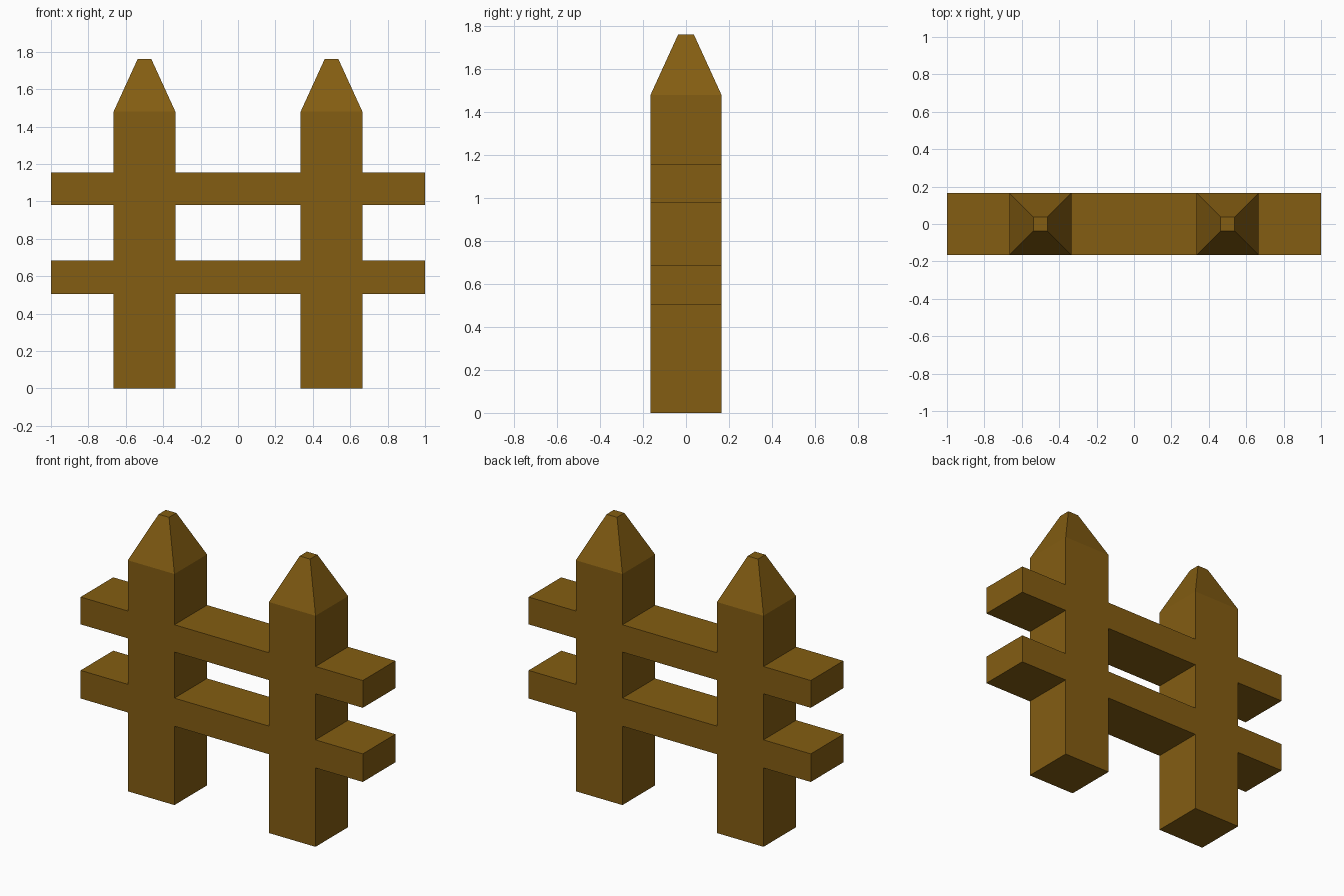
import bpy, bmesh

if "Cube" in bpy.data.objects:
    bpy.data.objects.remove(bpy.data.objects["Cube"])

HALF, TIP, POST_X, END_X = 0.165, 0.037, 0.5, 1.0
RAILS = [(0.505, 0.685), (0.98, 1.155)]
SHOULDER, TOP = 1.48, 1.76

bm = bmesh.new()


def ring(z, r):
    return [bm.verts.new((POST_X + sx * r, sy * r, z))
            for sx, sy in ((-1, -1), (1, -1), (1, 1), (-1, 1))]


# Right post: stacked square rings with a blunt pointed top
levels = [0.0] + [z for rail in RAILS for z in rail] + [SHOULDER]
rings = [ring(z, HALF) for z in levels] + [ring(TOP, TIP)]
bm.faces.new(rings[0][::-1])
bm.faces.new(rings[-1])
rail_faces = []
for i, (lo, hi) in enumerate(zip(rings, rings[1:])):
    sides = [bm.faces.new((lo[k], lo[(k + 1) % 4], hi[(k + 1) % 4], hi[k]))
             for k in range(4)]
    if i in (1, 3):
        rail_faces += [(sides[1], END_X), (sides[3], 0.0)]

# Rails: extruded from the post sides, left open at the mirror plane
for face, x in rail_faces:
    new = bmesh.ops.extrude_discrete_faces(bm, faces=[face])["faces"][0]
    for v in new.verts:
        v.co.x = x
    if x == 0.0:
        bm.faces.remove(new)

# Merge the coplanar front, back and side faces
bmesh.ops.recalc_face_normals(bm, faces=bm.faces)
bmesh.ops.dissolve_limit(bm, angle_limit=0.01, verts=bm.verts, edges=bm.edges)

mesh = bpy.data.meshes.new("fence")
bm.to_mesh(mesh)
bm.free()
fence = bpy.data.objects.new("fence", mesh)
bpy.context.collection.objects.link(fence)

# Left half
mirror = fence.modifiers.new("mirror", 'MIRROR')
mirror.use_clip = True

# Brown wood
wood = bpy.data.materials.new("wood")
wood.diffuse_color = (0.23, 0.11, 0.006, 1)
wood.use_nodes = True
wood.node_tree.nodes["Principled BSDF"].inputs["Base Color"].default_value = wood.diffuse_color
mesh.materials.append(wood)
